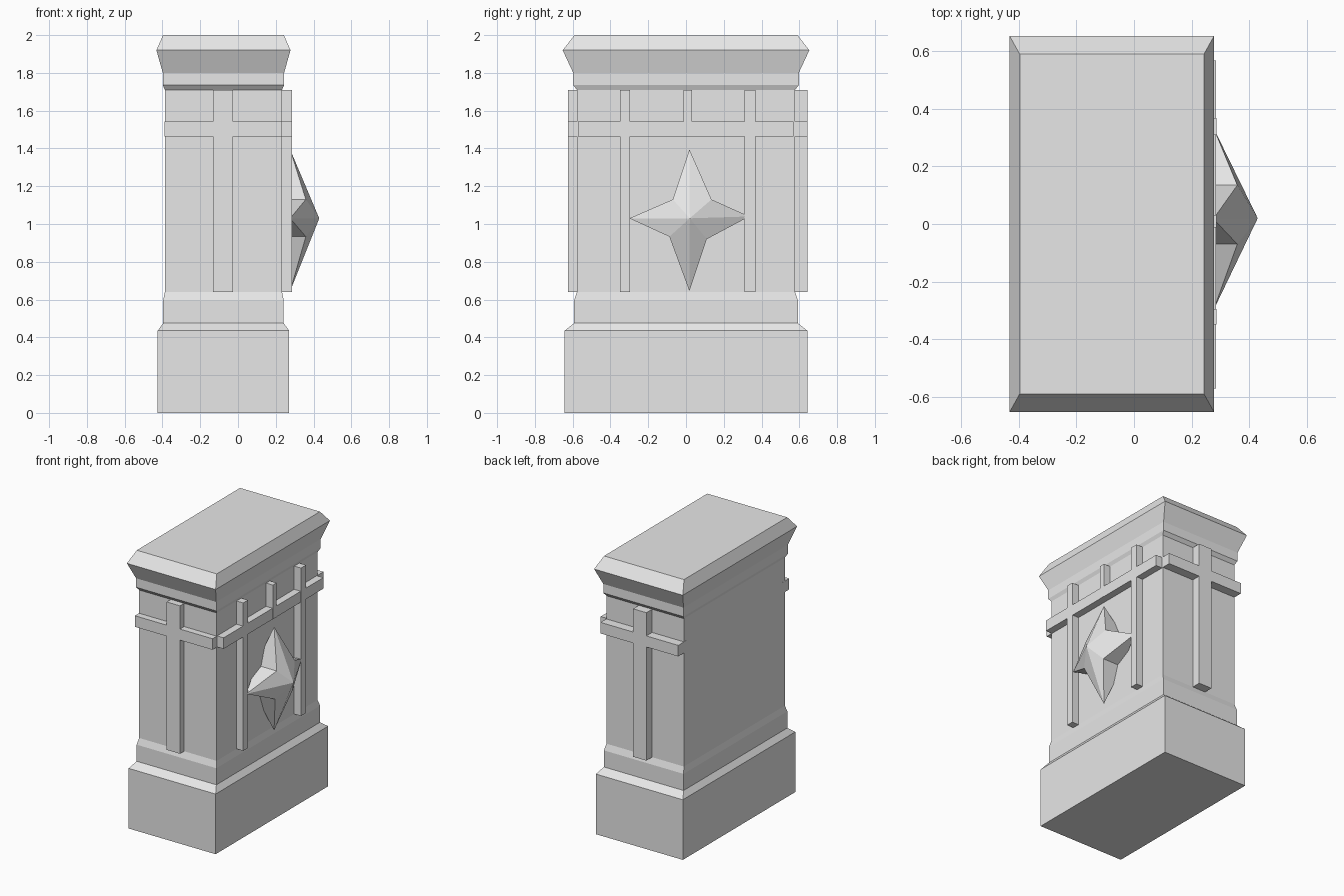
import bpy
import bmesh
from mathutils import Vector

cube = bpy.data.objects.get("Cube")
if cube:
    bpy.data.objects.remove(cube, do_unlink=True)

stone = bpy.data.materials.new("grey stone")
stone.use_nodes = True
GREY = (0.8, 0.8, 0.8, 1)
stone.diffuse_color = GREY
stone.node_tree.nodes["Principled BSDF"].inputs["Base Color"].default_value = GREY


def finish(name, bm):
    """Turn a bmesh into a flat-shaded stone object."""
    bmesh.ops.recalc_face_normals(bm, faces=bm.faces)
    mesh = bpy.data.meshes.new(name)
    bm.to_mesh(mesh)
    bm.free()
    mesh.materials.append(stone)
    obj = bpy.data.objects.new(name, mesh)
    bpy.context.collection.objects.link(obj)
    return obj


def box(name, low, high):
    low, high = Vector(low), Vector(high)
    bm = bmesh.new()
    bmesh.ops.create_cube(bm, size=1)
    for v in bm.verts:
        v.co = (low + high) / 2 + v.co * (high - low)
    return finish(name, bm)


# Moulded pillar: rectangular rings of half width, half depth, height
CENTRE_X = -0.077
PROFILE = [
    (0.348, 0.643, 0), (0.348, 0.643, 0.435),
    (0.319, 0.593, 0.475), (0.319, 0.593, 0.595),
    (0.31, 0.577, 0.64), (0.31, 0.577, 1.71),
    (0.321, 0.597, 1.735), (0.321, 0.597, 1.80),
    (0.355, 0.653, 1.92), (0.32, 0.59, 2.0),
]
bm = bmesh.new()
rings = []
for w, d, z in PROFILE:
    rings.append([bm.verts.new((CENTRE_X + sx * w, sy * d, z))
                  for sx, sy in ((-1, -1), (1, -1), (1, 1), (-1, 1))])
for lower, upper in zip(rings, rings[1:]):
    for i in range(4):
        j = (i + 1) % 4
        bm.faces.new((lower[i], lower[j], upper[j], upper[i]))
bm.faces.new(rings[0])
bm.faces.new(rings[-1])
finish("pillar", bm)

# Raised crosses on the front and back
BOTTOM, TOP = 0.64, 1.71
RAIL_LOW, RAIL_HIGH = 1.462, 1.542
for name, y0, y1 in (("front", -0.625, -0.55), ("back", 0.55, 0.643)):
    box(name + "_upright", (-0.133, y0, BOTTOM), (-0.027, y1, TOP))
    box(name + "_rail", (-0.388, y0, RAIL_LOW), (0.234, y1, RAIL_HIGH))

# Trellis on the left side
box("side_rail", (0.2, -0.572, RAIL_LOW), (0.285, 0.568, RAIL_HIGH))
for name, y0, y1, z in (("front_side_upright", -0.35, -0.296, BOTTOM),
                        ("middle_side_upright", -0.012, 0.031, RAIL_LOW),
                        ("back_side_upright", 0.31, 0.368, BOTTOM)):
    box(name, (0.2, y0, z), (0.287, y1, TOP))

# Four-pointed faceted star: tips on the middle plane, notches front and rear
PLANE, NOTCH, PEAK = 0.276, 0.083, 0.154
tips = [(0.018, 1.395), (0.335, 1.04), (0.018, 0.645), (-0.3, 1.03)]
notches = [(0.135, 1.13), (0.11, 0.92), (-0.088, 0.933), (-0.07, 1.13)]
bm = bmesh.new()
tip_verts = [bm.verts.new((PLANE, y, z)) for y, z in tips]
sides = []
for s in (1, -1):
    peak = bm.verts.new((PLANE + s * PEAK, 0.02, 1.03))
    inner = [bm.verts.new((PLANE + s * NOTCH, y, z)) for y, z in notches]
    sides.append(inner)
    for i in range(4):
        bm.faces.new((peak, tip_verts[i], inner[i]))
        bm.faces.new((peak, inner[i], tip_verts[(i + 1) % 4]))
for i in range(4):
    for t in (tip_verts[i], tip_verts[(i + 1) % 4]):
        bm.faces.new((t, sides[0][i], sides[1][i]))
finish("star", bm)
